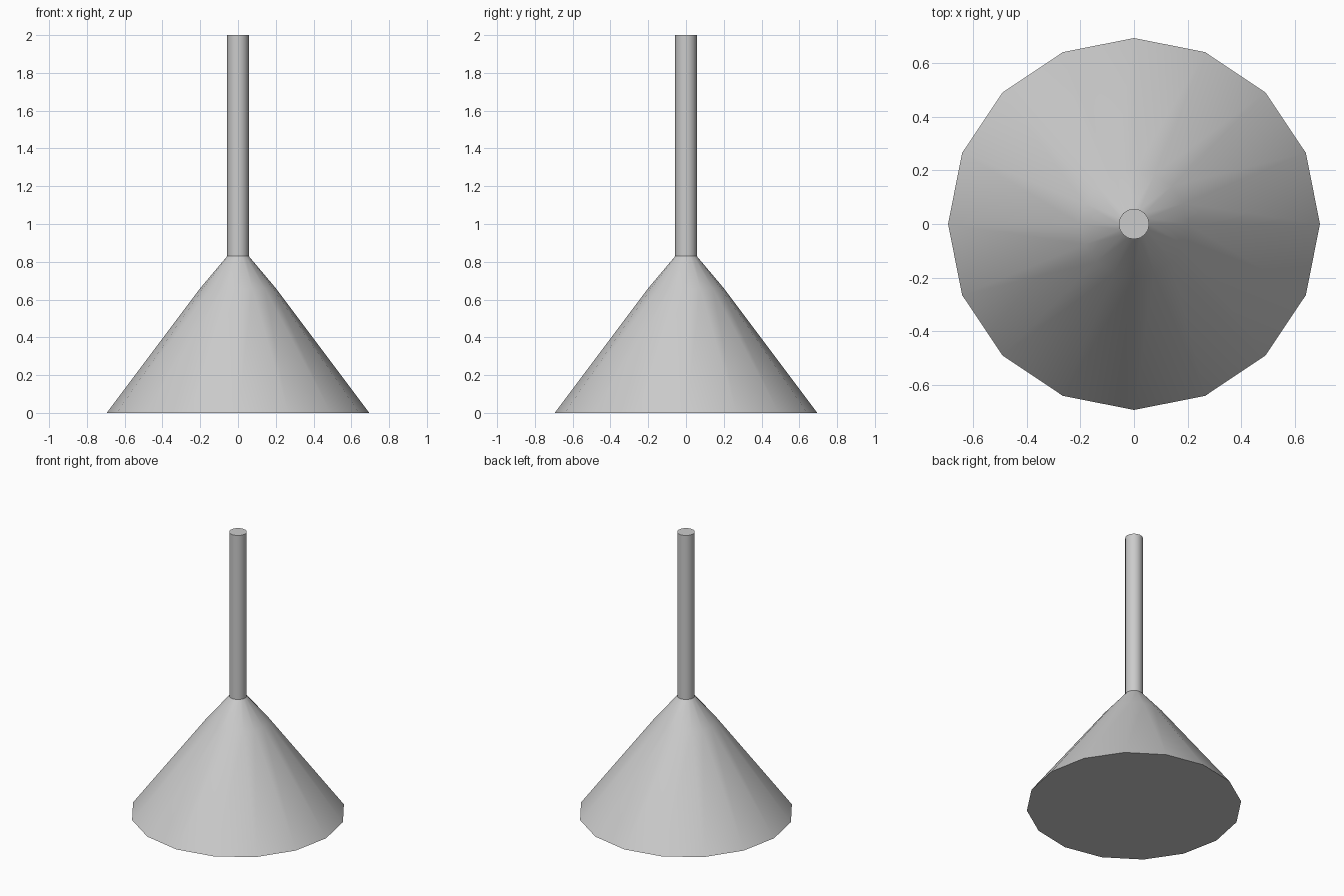
import bpy
import bmesh
import math

if "Cube" in bpy.data.objects:
    bpy.data.objects.remove(bpy.data.objects["Cube"])

SIDES = 16


def lathe(name, profile):
    """Closed solid from (radius, height) rings, smooth around, sharp at caps."""
    bm = bmesh.new()
    rings = []
    for r, z in profile:
        rings.append([bm.verts.new((r * math.cos(a), r * math.sin(a), z))
                      for a in (2 * math.pi * i / SIDES for i in range(SIDES))])
    for low, high in zip(rings, rings[1:]):
        for i in range(SIDES):
            j = (i + 1) % SIDES
            bm.faces.new((low[i], low[j], high[j], high[i]))
    bm.faces.new(rings[0][::-1])
    bm.faces.new(rings[-1])
    mesh = bpy.data.meshes.new(name)
    bm.to_mesh(mesh)
    bm.free()
    obj = bpy.data.objects.new(name, mesh)
    bpy.context.collection.objects.link(obj)
    bpy.ops.object.select_all(action='DESELECT')
    obj.select_set(True)
    bpy.context.view_layer.objects.active = obj
    bpy.ops.object.shade_smooth_by_angle(angle=math.radians(30))
    return obj


# Flared cone with a slightly flatter shoulder
lathe("cone_shade", [(0.695, 0.0), (0.20, 0.66), (0.057, 0.83)])

# Slim rod rising from the cone
lathe("rod", [(0.057, 0.83), (0.057, 2.0)])
